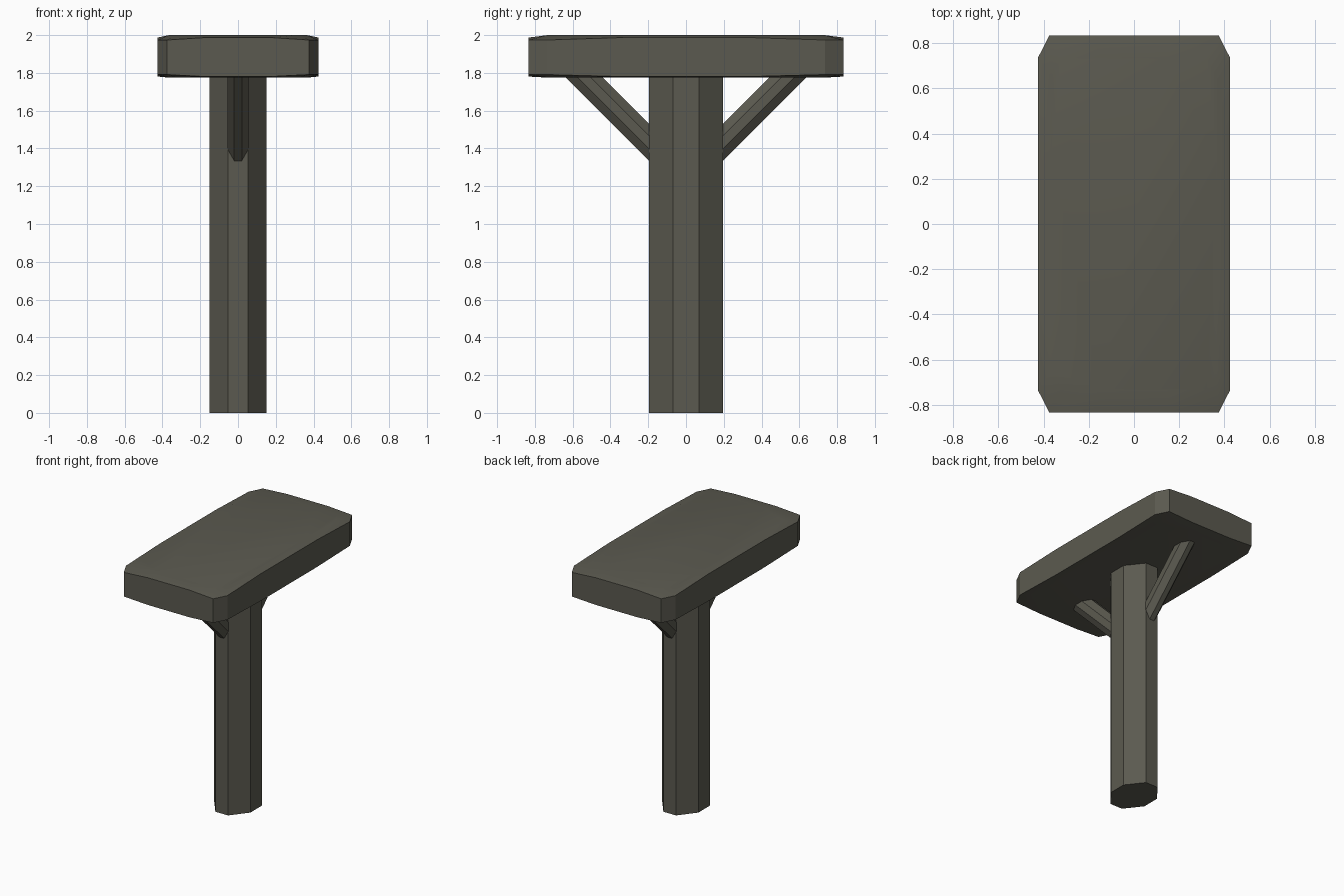
import bpy, bmesh, math
from mathutils import Vector

if "Cube" in bpy.data.objects:
    bpy.data.objects.remove(bpy.data.objects["Cube"])

mat = bpy.data.materials.new("dark olive stone")
mat.diffuse_color = (0.105, 0.102, 0.08, 1)
mat.use_nodes = True
mat.node_tree.nodes["Principled BSDF"].inputs["Base Color"].default_value = mat.diffuse_color


def make(name, rings):
    """Loft a list of equal-length rings and cap both ends."""
    bm = bmesh.new()
    vs = [[bm.verts.new(p) for p in r] for r in rings]
    n = len(rings[0])
    for a, b in zip(vs, vs[1:]):
        for i in range(n):
            j = (i + 1) % n
            bm.faces.new((a[i], a[j], b[j], b[i]))
    bm.faces.new(vs[0][::-1])
    bm.faces.new(vs[-1])
    bmesh.ops.recalc_face_normals(bm, faces=bm.faces[:])
    me = bpy.data.meshes.new(name)
    bm.to_mesh(me)
    bm.free()
    me.materials.append(mat)
    ob = bpy.data.objects.new(name, me)
    bpy.context.collection.objects.link(ob)
    return ob


def octagon(hx, hy, cx, cy):
    """Rectangle outline with chamfered corners."""
    return [(hx, -cy), (hx, cy), (cx, hy), (-cx, hy),
            (-hx, cy), (-hx, -cy), (-cx, -hy), (cx, -hy)]


# Post
outline = octagon(0.152, 0.195, 0.053, 0.068)
make("post", [[(x, y, z) for x, y in outline] for z in (0, 1.82)])

# Two diagonal braces
section = octagon(0.055, 0.069, 0.02, 0.025)
for side, name in ((-1, "front_brace"), (1, "back_brace")):
    rings = []
    for y0 in (0.13, 0.595):
        z0 = 1.237 + y0
        s = math.sqrt(0.5)
        rings.append([(u, side * (y0 - v * s), z0 + v * s) for u, v in section])
    make(name, rings)

# Cap slab: chamfered corners, gently crowned rim above and below
corners = octagon(0.425, 0.833, 0.375, 0.735)
rim = []
for i, p in enumerate(corners):
    q = corners[(i + 1) % 8]
    rim.append((p[0], p[1], 0.0))
    if i % 2 == 0:                      # long edges get crowned midpoints
        for t in (0.27, 0.73):
            v = Vector(p).lerp(Vector(q), t)
            rim.append((v.x, v.y, 0.013))
slab = make("cap", [
    [(x * 0.86, y * 0.88, 1.775) for x, y, c in rim],
    [(x, y, 1.791 - c * 0.8) for x, y, c in rim],
    [(x, y, 1.974 + c) for x, y, c in rim],
    [(x * 0.86, y * 0.88, 2.0) for x, y, c in rim]])
bpy.context.view_layer.objects.active = slab
slab.select_set(True)
bpy.ops.object.shade_smooth_by_angle(angle=math.radians(25))
